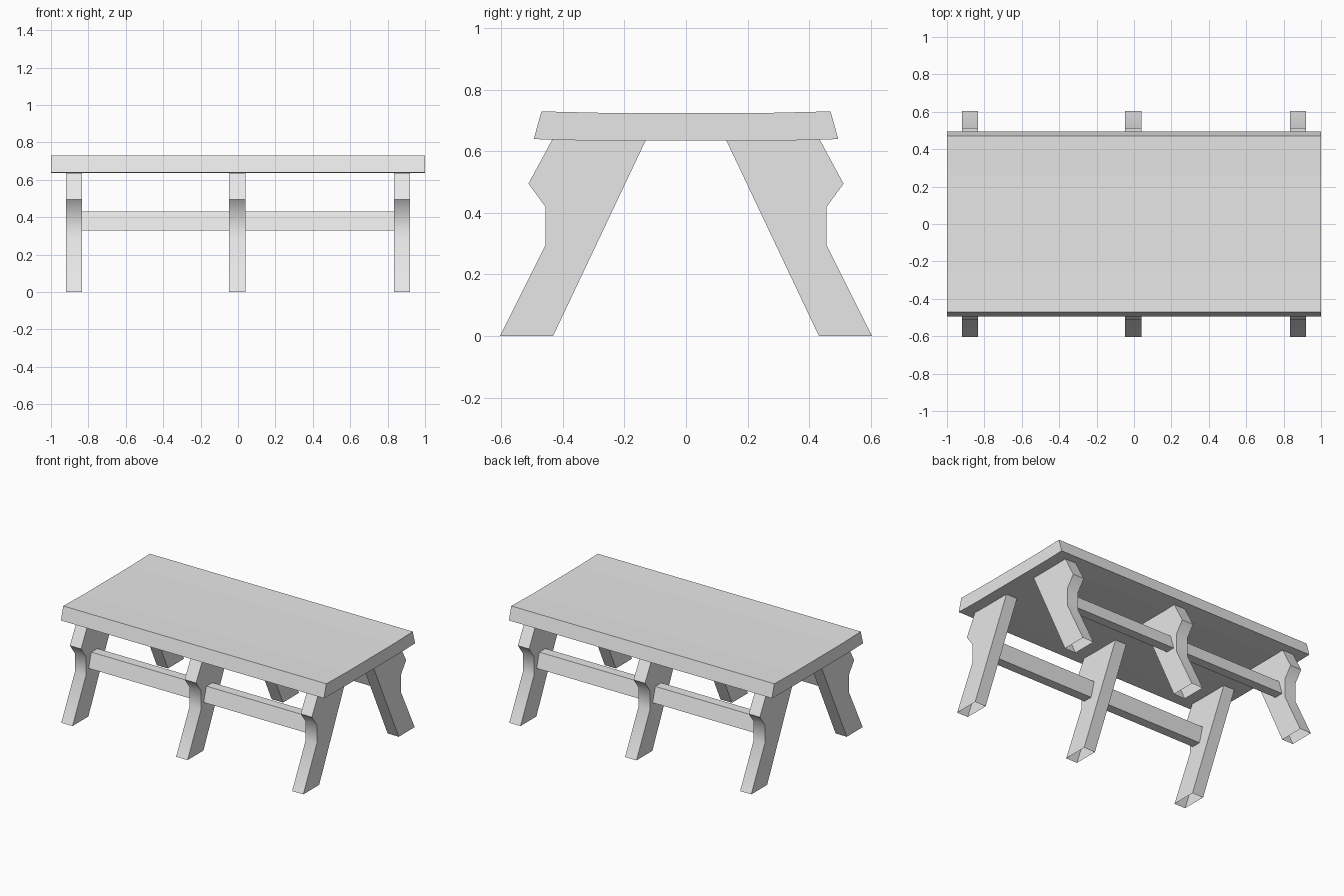
import bpy
import bmesh
from math import radians

cube = bpy.data.objects.get("Cube")
if cube:
    bpy.data.objects.remove(cube, do_unlink=True)

GREY = (0.8, 0.8, 0.8, 1)
mat = bpy.data.materials.new("plain grey")
mat.use_nodes = True
mat.diffuse_color = GREY
mat.node_tree.nodes["Principled BSDF"].inputs["Base Color"].default_value = GREY


def extrude_profile(name, profile, x0, x1, side=1, open_foot=False, smooth=False):
    """Sweep a (y, z) profile along x; side=-1 mirrors it to the front."""
    bm = bmesh.new()
    rings = [[bm.verts.new((x, side * y, z)) for y, z in profile] for x in (x0, x1)]
    bm.faces.new(rings[0])
    bm.faces.new(rings[1])
    n = len(profile)
    for i in range(n):
        j = (i + 1) % n
        if open_foot and profile[i][1] == 0 and profile[j][1] == 0:
            continue
        bm.faces.new((rings[0][i], rings[0][j], rings[1][j], rings[1][i]))
    bmesh.ops.recalc_face_normals(bm, faces=bm.faces)
    mesh = bpy.data.meshes.new(name)
    bm.to_mesh(mesh)
    bm.free()
    mesh.materials.append(mat)
    obj = bpy.data.objects.new(name, mesh)
    bpy.context.collection.objects.link(obj)
    if smooth:
        bpy.ops.object.select_all(action="DESELECT")
        obj.select_set(True)
        bpy.context.view_layer.objects.active = obj
        bpy.ops.object.shade_smooth_by_angle(angle=radians(40))
    return obj


# Table top: sloping long edges and a very slight dip along the middle
half = [(0.495, 0.64), (0.47, 0.73), (0.26, 0.725)]
top = [(0.35, 0.636)] + half
extrude_profile("table_top", top + [(-y, z) for y, z in reversed(top)], -1, 1)

# Splayed legs with a notched outer edge, and rails between them
LEG = [(0.13, 0.638), (0.435, 0.638), (0.512, 0.495), (0.457, 0.42),
       (0.457, 0.295), (0.605, 0), (0.432, 0)]
RAIL = [(0.43, 0.33), (0.4, 0.43), (0.335, 0.43), (0.365, 0.33)]
LEG_SPANS = {"right": (-0.92, -0.835), "middle": (-0.047, 0.04), "left": (0.835, 0.92)}
RAIL_SPANS = {"right": (-0.835, -0.047), "left": (0.04, 0.835)}

for row, side in (("front", -1), ("back", 1)):
    for place, (x0, x1) in LEG_SPANS.items():
        extrude_profile(f"{row}_{place}_leg", LEG, x0, x1, side, True, True)
    for place, (x0, x1) in RAIL_SPANS.items():
        extrude_profile(f"{row}_{place}_rail", RAIL, x0, x1, side)
